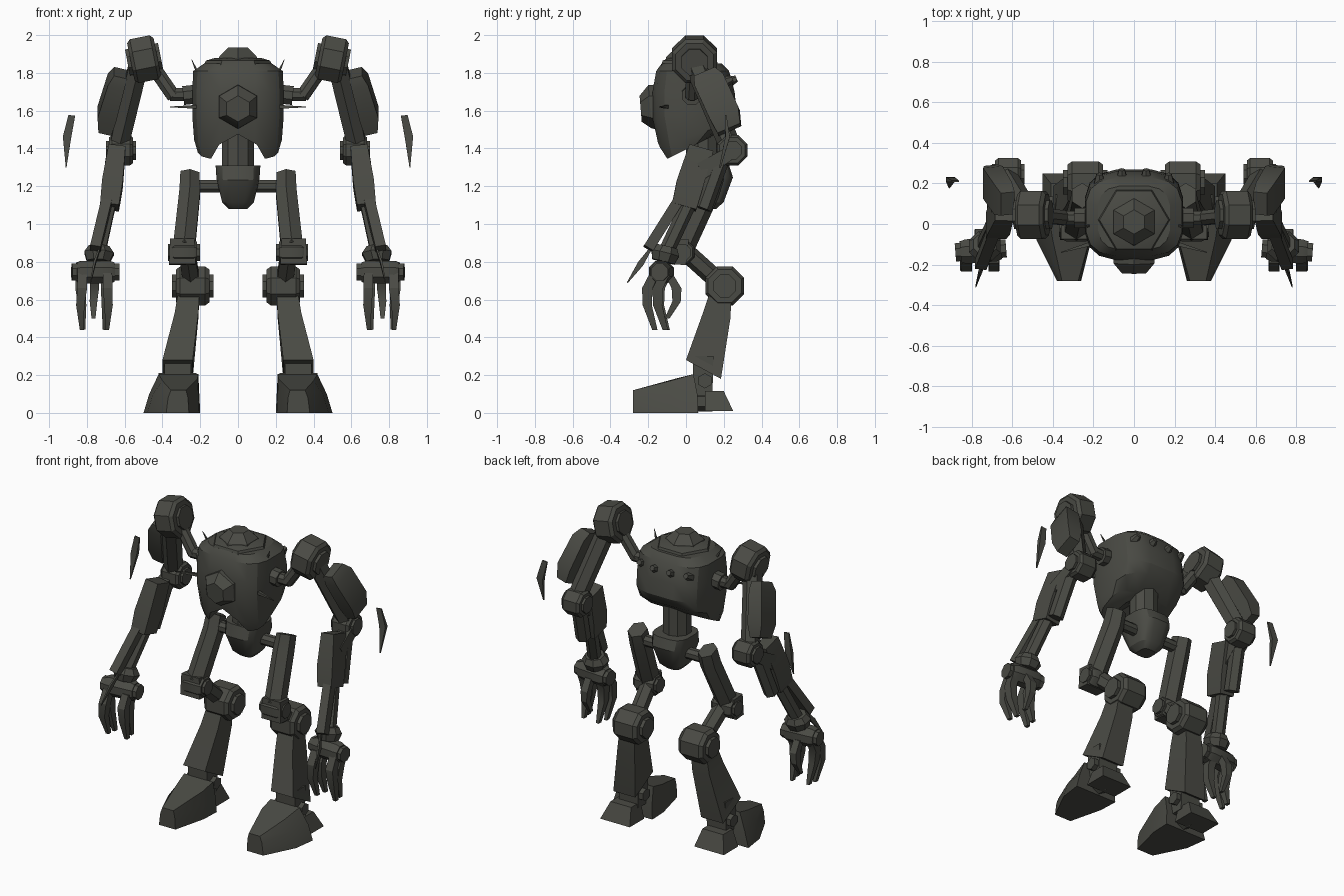
import bpy, bmesh, math
from mathutils import Vector

mat = bpy.data.materials.new("dark grey metal")
mat.diffuse_color = (0.068, 0.069, 0.058, 1)


def loft(name, rings):
    """Bridge rings of points and cap both ends."""
    bm = bmesh.new()
    vs = [[bm.verts.new(p) for p in r] for r in rings]
    n = len(rings[0])
    for a, b in zip(vs, vs[1:]):
        for i in range(n):
            j = (i + 1) % n
            bm.faces.new((a[i], a[j], b[j], b[i]))
    bm.faces.new(vs[0][::-1])
    bm.faces.new(vs[-1])
    bmesh.ops.recalc_face_normals(bm, faces=bm.faces)
    me = bpy.data.meshes.new(name)
    bm.to_mesh(me)
    bm.free()
    ob = bpy.data.objects.new(name, me)
    bpy.context.collection.objects.link(ob)
    me.materials.append(mat)
    return ob


def beam(name, secs, n=4):
    """Prism along a path; each section is (point, half width, half depth)."""
    pts = [Vector(s[0]) for s in secs]
    d = (pts[-1] - pts[0]).normalized()
    ref = Vector((0, 1, 0)) if abs(d.x) > 0.8 else Vector((1, 0, 0))
    u = (ref - d * ref.dot(d)).normalized()
    v = d.cross(u)
    k = 1 / math.cos(math.pi / n)
    ang = [(i + 0.5) * 2 * math.pi / n for i in range(n)]
    return loft(name, [[p + u * (math.cos(t) * s[1] * k) + v * (math.sin(t) * s[2] * k) for t in ang]
                       for p, s in zip(pts, secs)])


def rod(name, a, b, r, r2=None, n=8):
    r2 = r if r2 is None else r2
    return beam(name, [(a, r, r), (b, r2, r2)], n)


def joint(name, a, b, r, cap, n=8):
    """Drum with chamfered rims and a smaller hub on both ends."""
    a, b = Vector(a), Vector(b)
    d = b - a
    f = lambda t: a + d * t
    return beam(name, [(f(0), cap, cap), (f(0.1), cap, cap), (f(0.1), r * .85, r * .85), (f(0.2), r, r),
                       (f(0.8), r, r), (f(0.9), r * .85, r * .85), (f(0.9), cap, cap), (f(1), cap, cap)], n)


def oval(cy, z, rx, ry, tilt=0, n=16, p=3.3):
    """Rounded-square ring, tilted so z changes with y."""
    out = []
    for i in range(n):
        t = 2 * math.pi * (i + 0.5) / n
        c, s = math.cos(t), math.sin(t)
        x = rx * math.copysign(abs(c) ** (2 / p), c)
        y = ry * math.copysign(abs(s) ** (2 / p), s)
        out.append((x, cy + y, z + y * tilt))
    return out


def hexring(cy, z, rx, ry, off):
    return [(rx * math.cos(math.radians(60 * i + off)), cy + ry * math.sin(math.radians(60 * i + off)), z)
            for i in range(6)]


# torso shell with an arched cut at the lower front
torso = loft("torso", [oval(0.03, 1.85, .18, .16), oval(0.035, 1.81, .24, .195), oval(0.04, 1.70, .245, .22),
                       oval(0.045, 1.58, .245, .225, .08), oval(0.045, 1.47, .235, .19, .35),
                       oval(0.01, 1.40, .215, .12, .5)])
arch = [(-.14, 1.25), (-.14, 1.35), (-.10, 1.42), (0, 1.475), (.10, 1.42), (.14, 1.35), (.14, 1.25)]
cutter = loft("arch_cutter", [[(x, y, z) for x, z in arch] for y in (-.4, .13)])
cutter.hide_render = True
mod = torso.modifiers.new("arch", "BOOLEAN")
mod.operation, mod.object, mod.solver = "DIFFERENCE", cutter, "EXACT"
bpy.context.view_layer.objects.active = torso
torso.select_set(True)
bpy.ops.object.modifier_apply(modifier="arch")
bpy.data.objects.remove(cutter)

# head dome, front lens, back knobs
loft("head_base", [hexring(.02, 1.80, .20, .19, 0), hexring(.02, 1.865, .17, .165, 0), hexring(.02, 1.88, .12, .12, 0)])
loft("head_cap", [hexring(.01, 1.86, .12, .12, 30), hexring(.01, 1.885, .115, .115, 30), hexring(.01, 1.935, .06, .06, 30)])
beam("front_lens", [((0, -.12, 1.62), .105, .105), ((0, -.19, 1.62), .10, .10), ((0, -.24, 1.61), .06, .06)], 6)
for x in (-.17, -.06, .06, .17):
    y = .25 - abs(x) * .2
    rod("back_knob", (x, y - .05, 1.735), (x, y + .03, 1.77), .036, .015, 6)

# waist and pelvis
rod("waist", (0, .09, 1.26), (0, .09, 1.50), .085, n=10)
loft("pelvis", [oval(.11, 1.08, .05, .05), oval(.11, 1.115, .085, .09), oval(.11, 1.24, .115, .14, .05),
                oval(.11, 1.31, .12, .12)])
rod("hip_axle", (-.25, .12, 1.20), (.25, .12, 1.20), .034)

for s in (-1, 1):
    P = lambda x, y, z: (s * x, y, z)
    # shoulder linkage
    rod("shoulder_socket", P(.20, .03, 1.69), P(.29, .03, 1.68), .05)
    rod("shoulder_axle", P(.28, .03, 1.685), P(.36, .03, 1.685), .034)
    rod("shoulder_strut", P(.34, .03, 1.675), P(.44, .04, 1.82), .036)
    joint("shoulder", P(.585, .045, 1.855), P(.41, .045, 1.89), .118, .07)
    # upper arm and elbow
    beam("upper_arm", [(P(.53, .06, 1.83), .05, .055), (P(.63, .23, 1.42), .05, .05)], 6)
    beam("upper_arm_armour", [(P(.622, .10, 1.80), .035, .06), (P(.645, .125, 1.755), .045, .082),
                              (P(.695, .205, 1.58), .05, .082), (P(.705, .23, 1.50), .035, .065)], 4)
    joint("elbow", P(.70, .245, 1.39), P(.54, .245, 1.39), .08, .05)
    # forearm blocks and pistons
    beam("elbow_link", [(P(.65, .24, 1.38), .04, .035), (P(.665, .08, 1.28), .04, .045)], 4)
    beam("forearm_block", [(P(.64, .08, 1.40), .045, .066), (P(.665, .02, 1.21), .055, .072), (P(.68, -.01, 1.09), .05, .066)], 4)
    rod("forearm_rear_piston", P(.655, .18, 1.33), P(.685, .09, 1.08), .04, n=6)
    rod("forearm_rod", P(.68, .02, 1.12), P(.745, -.12, .82), .036, n=6)
    rod("forearm_strut", P(.69, -.03, 1.14), P(.755, -.20, .87), .028, n=4)
    # wrist, palm and fingers
    beam("wrist", [(P(.735, -.10, .88), .055, .055), (P(.735, -.11, .845), .078, .075), (P(.74, -.12, .80), .06, .06)], 8)
    joint("palm", P(.88, -.14, .745), P(.63, -.12, .745), .06, .045)
    for x0, x1, y in ((.825, .835, -.185), (.69, .685, -.185), (.835, .825, -.13), (.70, .70, -.12)):
        beam("finger", [(P(x0, y + .02, .74), .024, .026), (P(x0, y - .02, .66), .026, .028),
                        (P(x1, y - .02, .57), .022, .024), (P(x1 * .9 + .076, y + .02, .44), .01, .014)], 4)
    beam("thumb", [(P(.76, -.09, .73), .022, .024), (P(.76, -.05, .66), .024, .026),
                   (P(.765, -.05, .59), .02, .022), (P(.765, -.10, .50), .01, .012)], 4)
    # loose shards, wires and spikes
    beam("loose_shard", [(P(.88, .21, 1.575), .018, .004), (P(.905, .22, 1.46), .022, .012), (P(.91, .18, 1.30), .002, .004)], 4)
    beam("wrist_shard", [(P(.73, -.18, .88), .004, .006), (P(.76, -.24, .79), .006, .016), (P(.78, -.31, .69), .002, .003)], 4)
    rod("collar_spike", P(.21, 0, 1.79), P(.245, -.02, 1.87), .008, .001, 4)
    rod("side_spike", P(.22, -.10, 1.62), P(.36, -.14, 1.62), .01, .002, 4)

    # thigh and upper knee
    beam("thigh", [(P(.255, .14, 1.265), .05, .058), (P(.255, .11, 1.17), .055, .06), (P(.285, -.02, .88), .058, .058)], 6)
    joint("upper_knee", P(.37, -.02, .85), P(.20, -.02, .85), .065, .045)
    beam("knee_guard", [(P(.295, -.03, .92), .065, .045), (P(.295, -.04, .785), .07, .04)], 4)
    # link and lower knee
    rod("knee_link", P(.27, -.01, .86), P(.245, .19, .68), .043, n=6)
    joint("lower_knee", P(.35, .205, .672), P(.13, .205, .672), .103, .06)
    # shin, ankle and foot
    loft("shin", [[P(x, y, z) for x, y, z in r] for r in (
        [(.205, .12, .62), (.32, .12, .62), (.32, .24, .60), (.205, .24, .60)],
        [(.21, .09, .53), (.335, .09, .53), (.335, .235, .50), (.21, .235, .50)],
        [(.24, 0, .28), (.40, 0, .28), (.40, .185, .18), (.24, .185, .18)])])
    beam("ankle", [(P(.32, .09, .30), .07, .055), (P(.32, .09, .09), .07, .05)], 4)
    rod("ankle_pin", P(.22, .10, .17), P(.42, .10, .17), .035, n=6)
    loft("foot", [[P(x, y, z) for x, y, z in r] for r in (
        [(.20, .065, 0), (.50, .065, 0), (.48, -.08, 0), (.38, -.28, 0), (.26, -.28, 0), (.205, -.06, 0)],
        [(.205, .06, .10), (.47, .06, .10), (.45, -.08, .10), (.37, -.28, .08), (.265, -.28, .08), (.21, -.06, .10)],
        [(.21, .04, .205), (.42, .04, .205), (.40, -.08, .17), (.355, -.28, .12), (.275, -.28, .12), (.215, -.06, .18)])])
    loft("heel", [[P(x, y, z) for x, y, z in r] for r in (
        [(.235, .10, .01), (.45, .10, .01), (.45, .25, .01), (.235, .25, .01)],
        [(.26, .10, .115), (.41, .10, .115), (.41, .20, .115), (.26, .20, .115)])])
    rod("heel_link", P(.33, .02, .06), P(.33, .14, .06), .045, n=6)

# smooth shading that keeps edges sharp
bpy.ops.object.select_all(action="SELECT")
bpy.context.view_layer.objects.active = torso
bpy.ops.object.shade_smooth_by_angle(angle=math.radians(30))
